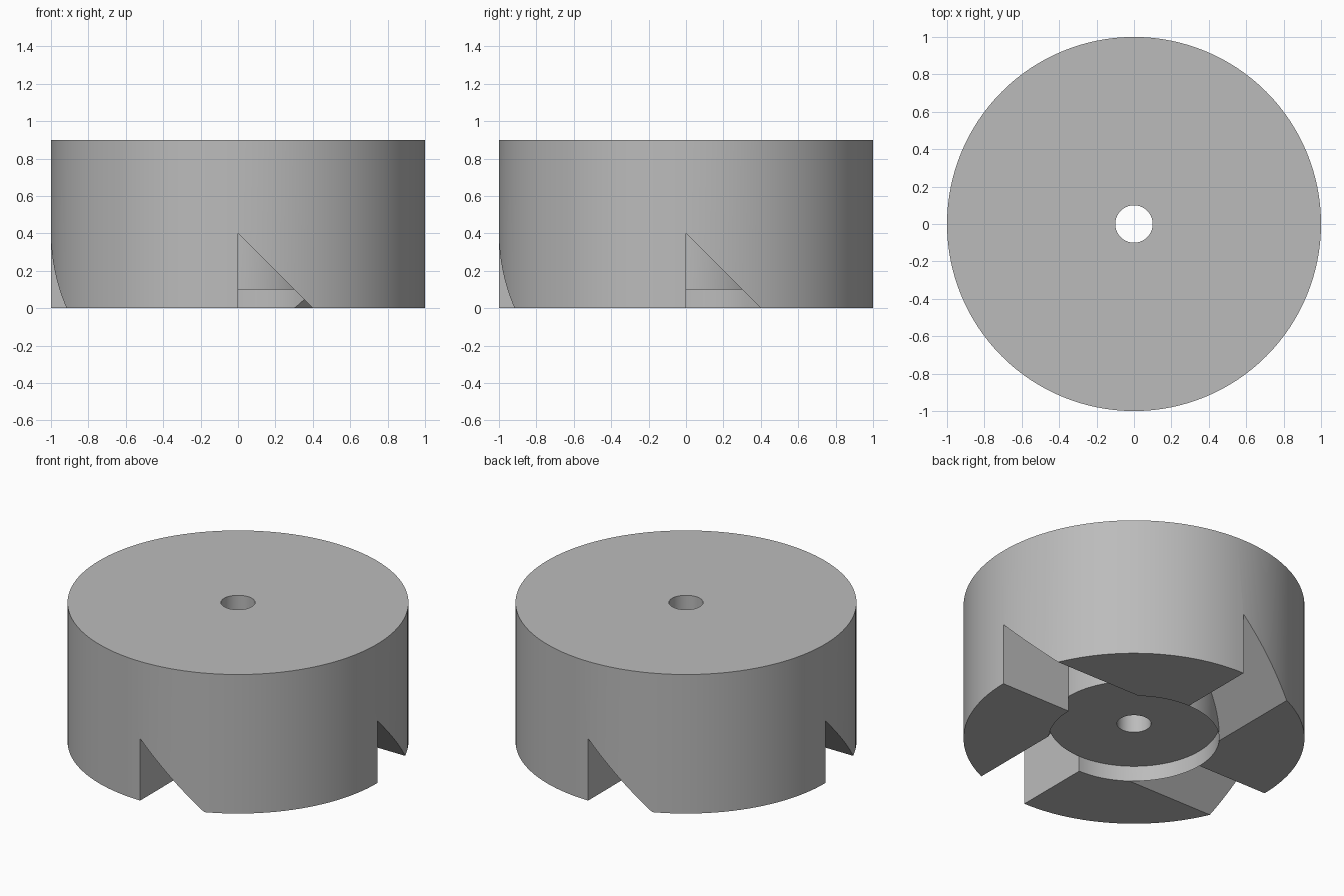
import bpy
import bmesh
from math import pi, radians
from mathutils import Matrix

SIDES = 128
OUTER, RECESS, BORE = 1.0, 0.5, 0.1
HEIGHT, DEPTH, NOTCH = 0.9, 0.1, 0.4

if "Cube" in bpy.data.objects:
    bpy.data.objects.remove(bpy.data.objects["Cube"])

# Plain grey metal
metal = bpy.data.materials.new("grey_metal")
metal.use_nodes = True
grey = (0.5, 0.5, 0.5, 1)
metal.diffuse_color = grey
metal.node_tree.nodes["Principled BSDF"].inputs["Base Color"].default_value = grey


def add_object(name, bm):
    bmesh.ops.recalc_face_normals(bm, faces=bm.faces)
    mesh = bpy.data.meshes.new(name)
    bm.to_mesh(mesh)
    bm.free()
    mesh.materials.append(metal)
    obj = bpy.data.objects.new(name, mesh)
    bpy.context.collection.objects.link(obj)
    return obj


def cylinder(name, radius, low, high):
    bm = bmesh.new()
    bmesh.ops.create_cone(bm, cap_ends=True, segments=SIDES, radius1=radius, radius2=radius,
                          depth=high - low, matrix=Matrix.Translation((0, 0, (low + high) / 2)))
    return add_object(name, bm)


def ramp_prism(name, turn):
    # Saw-tooth section: upright wall on the axis plane, 45 degree ramp beside it
    bm = bmesh.new()
    section = [(0, -0.2), (NOTCH + 0.2, -0.2), (0, NOTCH)]
    face = bm.faces.new([bm.verts.new((x, 0, z)) for x, z in section])
    swept = bmesh.ops.extrude_face_region(bm, geom=[face])["geom"]
    bmesh.ops.translate(bm, vec=(0, -1.2, 0),
                        verts=[v for v in swept if isinstance(v, bmesh.types.BMVert)])
    bmesh.ops.rotate(bm, verts=bm.verts, matrix=Matrix.Rotation(turn, 3, "Z"))
    return add_object(name, bm)


def cut(target, cutter):
    # Apply the cut at once, then discard the cutter
    mod = target.modifiers.new("cut", "BOOLEAN")
    mod.operation, mod.solver, mod.object = "DIFFERENCE", "EXACT", cutter
    bpy.context.view_layer.objects.active = target
    bpy.ops.object.modifier_apply(modifier=mod.name)
    bpy.data.objects.remove(cutter)


# Coupling body with through bore and shallow recess underneath
body = cylinder("jaw_coupling_body", OUTER, 0, HEIGHT)
cut(body, cylinder("bore_cutter", BORE, -0.3, HEIGHT + 0.2))
cut(body, cylinder("recess_cutter", RECESS, -0.3, DEPTH))

# Four ramped notches, stopping at the round central hub
for i in range(4):
    notch = ramp_prism("notch_cutter", i * pi / 2)
    cut(notch, cylinder("hub_cutter", RECESS, -0.5, 1))
    cut(body, notch)

# Smooth round walls, crisp edges
bpy.ops.object.select_all(action="DESELECT")
body.select_set(True)
bpy.context.view_layer.objects.active = body
bpy.ops.object.shade_smooth_by_angle(angle=radians(25))
